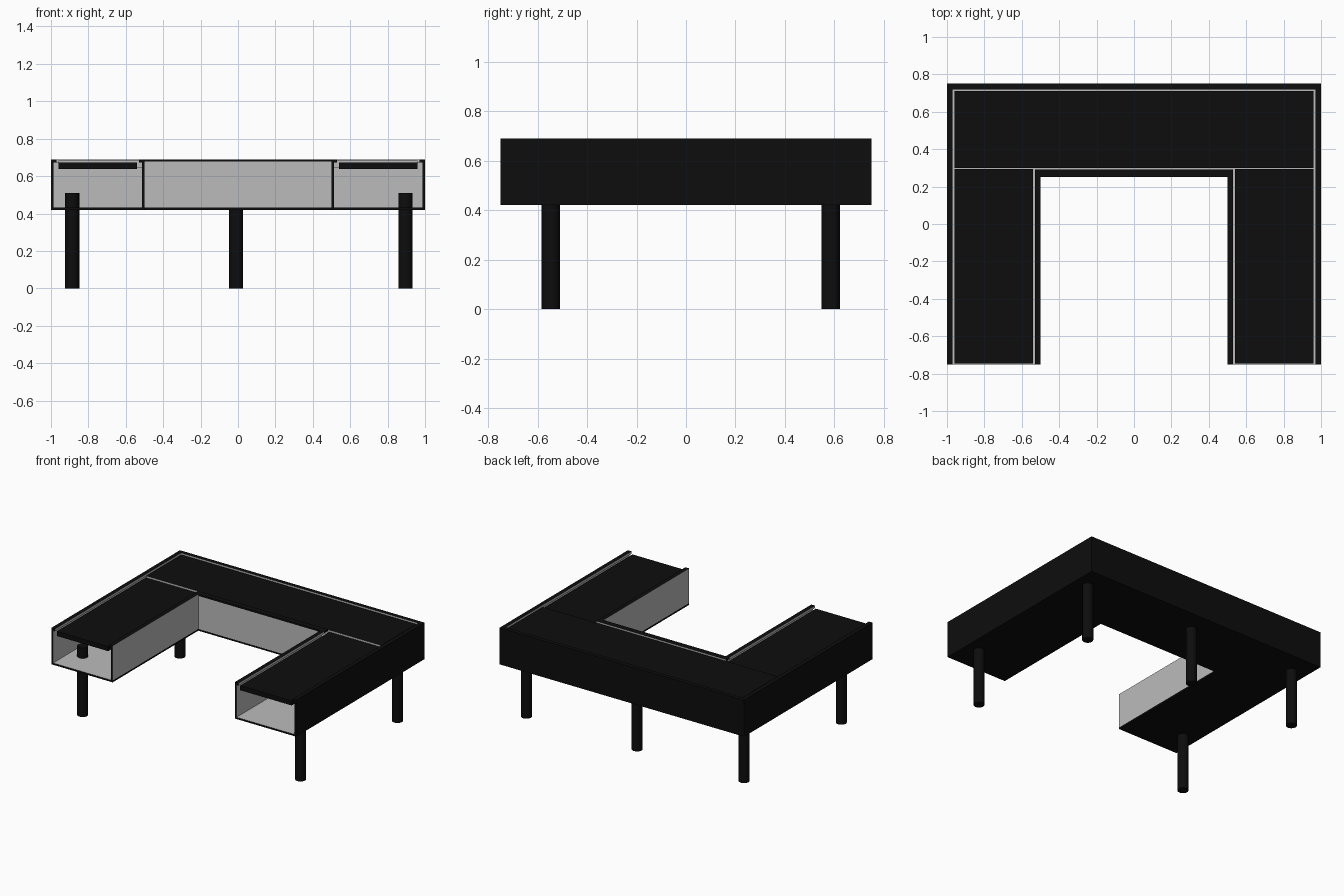
import bpy, bmesh
from mathutils import Vector

if "Cube" in bpy.data.objects:
    bpy.data.objects.remove(bpy.data.objects["Cube"])

X, Y, XI, YI = 1.0, 0.75, 0.5, 0.25      # outer and inner half sizes of the U
Z0, Z1 = 0.42, 0.69                      # underside and rim height
T, LIP = 0.013, 0.03                     # wall thickness and rim width


def material(name, v):
    m = bpy.data.materials.new(name)
    m.diffuse_color = (v, v, v, 1)
    m.use_nodes = True
    m.node_tree.nodes["Principled BSDF"].inputs["Base Color"].default_value = m.diffuse_color
    return m


BLACK, GREY = material("black", 0.004), material("grey", 0.5)


def finish(bm, name, grey_dirs=()):
    """Black object whose faces pointing along grey_dirs are grey."""
    bmesh.ops.recalc_face_normals(bm, faces=bm.faces)
    bm.normal_update()
    for f in bm.faces:
        f.material_index = int(any(f.normal.dot(Vector(d)) > 0.9 for d in grey_dirs))
    me = bpy.data.meshes.new(name)
    bm.to_mesh(me)
    bm.free()
    me.materials.append(BLACK)
    me.materials.append(GREY)
    ob = bpy.data.objects.new(name, me)
    bpy.context.collection.objects.link(ob)
    return ob


def box(name, x, y, z, grey_dirs=()):
    bm = bmesh.new()
    bmesh.ops.create_cube(bm, size=1)
    for v in bm.verts:
        v.co = [r[0] + (c + 0.5) * (r[1] - r[0]) for c, r in zip(v.co, (x, y, z))]
    return finish(bm, name, grey_dirs)


# U-shaped floor, grey on the inside
bm = bmesh.new()
outline = [(-X, -Y), (-XI, -Y), (-XI, YI), (XI, YI), (XI, -Y), (X, -Y), (X, Y), (-X, Y)]
face = bm.faces.new([bm.verts.new((x, y, Z0)) for x, y in outline])
up = bmesh.ops.extrude_face_region(bm, geom=[face])["geom"]
bmesh.ops.translate(bm, vec=(0, 0, T), verts=[g for g in up if isinstance(g, bmesh.types.BMVert)])
finish(bm, "floor", [(0, 0, 1)])

FRONT, BACK = (0, -1, 0), (0, 1, 0)
wall_z, lip_z = (Z0 + T, Z1), (0.672, Z1)

# Back wall with rim, and the inner front wall with its rim
box("back_wall", (-X, X), (Y - T, Y), wall_z, [FRONT])
box("back_rim", (-X + T, X - T), (Y - LIP, Y - T), lip_z, [FRONT])
box("inner_front_wall", (-XI, XI), (YI, YI + T), (Z0 + T, 0.677), [FRONT, BACK])
box("inner_front_rim", (-XI - LIP, XI + LIP), (YI, YI + 0.042), (0.677, Z1), [BACK])

# Side walls, rims and recessed wing tops, one set per side
for s, side in ((-1, "left"), (1, "right")):
    def span(a, b):
        return tuple(sorted((s * a, s * b)))
    inward = (-s, 0, 0)
    outward = (s, 0, 0)
    box(side + "_outer_wall", span(X - T, X), (-Y, Y - T), wall_z, [inward])
    box(side + "_outer_rim", span(X - LIP, X - T), (-Y, Y - LIP), lip_z, [inward])
    box(side + "_inner_wall", span(XI, XI + T), (-Y, YI), wall_z, [inward, outward])
    box(side + "_inner_rim", span(XI + T, XI + LIP), (-Y, YI), lip_z, [outward])
    box(side + "_wing_top", span(XI + LIP + 0.01, X - LIP - 0.01), (-Y + 0.005, 0.295), (0.638, 0.672))

# Back top panel, slightly higher than the wing tops
box("back_top", (-X + LIP + 0.01, X - LIP - 0.01), (0.3, Y - LIP - 0.01), (0.645, 0.683), [FRONT])

# Five round legs that run up into the cabinet
legs = {"front_left_leg": (-0.887, -0.547), "front_right_leg": (0.895, -0.547),
        "back_left_leg": (-0.885, 0.585), "back_right_leg": (0.895, 0.585),
        "back_middle_leg": (-0.01, 0.585)}
for name, (x, y) in legs.items():
    bm = bmesh.new()
    bmesh.ops.create_cone(bm, cap_ends=True, segments=24, radius1=0.037, radius2=0.037, depth=0.51)
    bmesh.ops.translate(bm, vec=(x, y, 0.255), verts=bm.verts)
    ob = finish(bm, name)
    bpy.context.view_layer.objects.active = ob
    ob.select_set(True)
    bpy.ops.object.shade_smooth_by_angle()
    ob.select_set(False)
